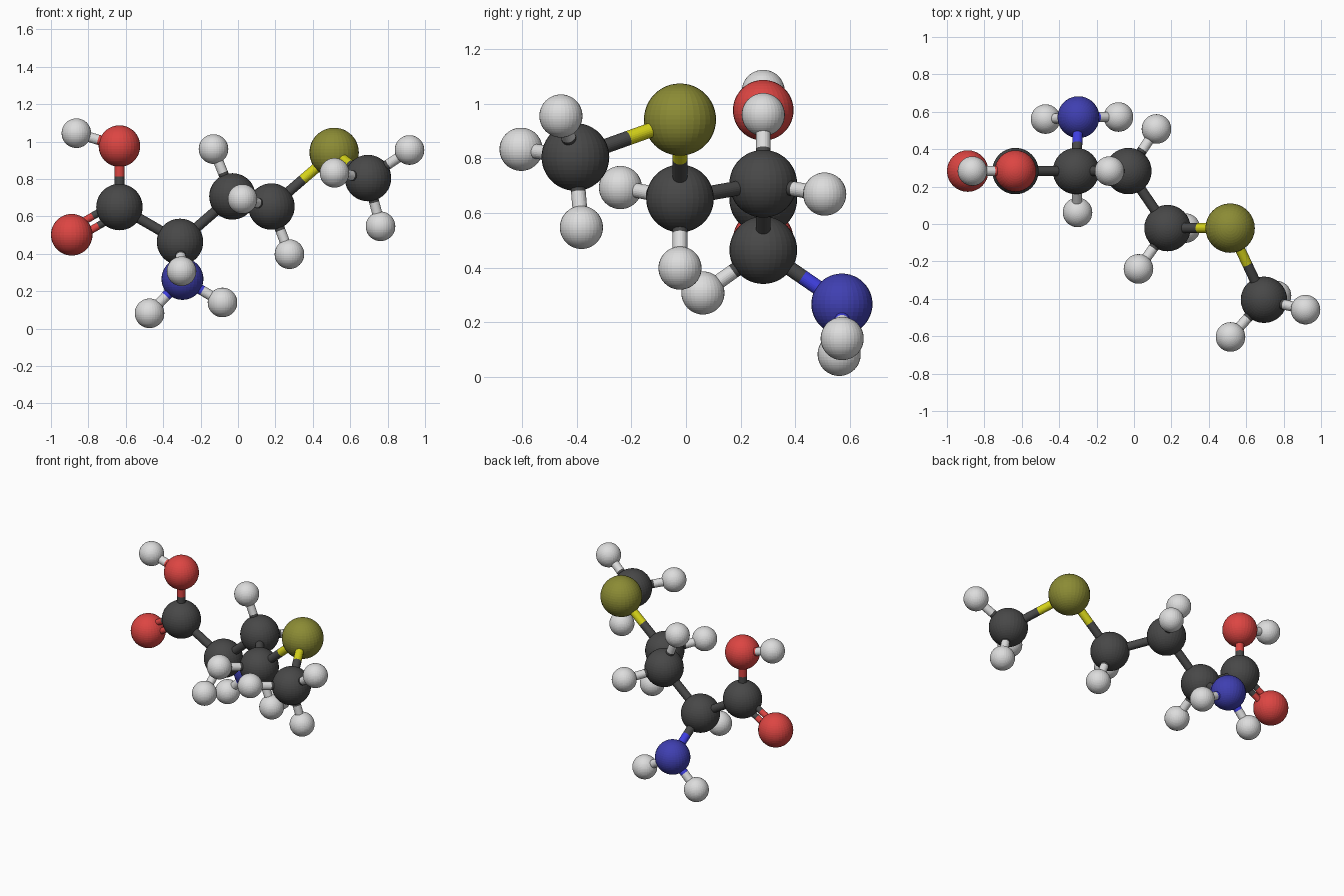
import bpy
from mathutils import Vector

if "Cube" in bpy.data.objects:
    bpy.data.objects.remove(bpy.data.objects["Cube"])


def material(name, rgb):
    m = bpy.data.materials.new(name)
    m.diffuse_color = (*rgb, 1)
    m.use_nodes = True
    m.node_tree.nodes["Principled BSDF"].inputs["Base Color"].default_value = m.diffuse_color
    return m


CHARCOAL = material("charcoal", (0.065, 0.065, 0.065))
WHITE = material("off white", (0.72, 0.72, 0.72))
RED = material("red", (0.72, 0.06, 0.055))
BLUE = material("navy blue", (0.05, 0.05, 0.44))
OLIVE = material("olive", (0.26, 0.26, 0.035))
BRIGHT_BLUE = material("bright blue", (0.05, 0.05, 0.75))
YELLOW = material("yellow", (0.68, 0.66, 0.01))

# element: (radius, ball material, rod material)
KINDS = {
    "carbon": (0.124, CHARCOAL, CHARCOAL),
    "hydrogen": (0.079, WHITE, WHITE),
    "oxygen": (0.111, RED, RED),
    "nitrogen": (0.112, BLUE, BRIGHT_BLUE),
    "sulfur": (0.132, OLIVE, YELLOW),
}

# atoms: key -> (element, position)
ATOMS = {
    "acid": ("carbon", (-0.634, 0.283, 0.65)),
    "hydroxyl": ("oxygen", (-0.634, 0.283, 0.976)),
    "carbonyl": ("oxygen", (-0.889, 0.283, 0.502)),
    "alpha": ("carbon", (-0.31, 0.283, 0.464)),
    "amine": ("nitrogen", (-0.297, 0.571, 0.266)),
    "beta": ("carbon", (-0.03, 0.283, 0.707)),
    "gamma": ("carbon", (0.179, -0.022, 0.653)),
    "bridge": ("sulfur", (0.514, -0.022, 0.942)),
    "methyl": ("carbon", (0.695, -0.405, 0.805)),
}

# hydrogens: (parent atom, position)
HYDROGENS = [
    ("hydroxyl", (-0.864, 0.283, 1.045)),
    ("amine", (-0.473, 0.561, 0.082)),
    ("amine", (-0.083, 0.572, 0.14)),
    ("alpha", (-0.302, 0.062, 0.307)),
    ("beta", (-0.131, 0.283, 0.96)),
    ("beta", (0.12, 0.508, 0.669)),
    ("gamma", (0.024, -0.24, 0.693)),
    ("gamma", (0.275, -0.022, 0.398)),
    ("methyl", (0.516, -0.604, 0.833)),
    ("methyl", (0.917, -0.458, 0.955)),
    ("methyl", (0.762, -0.383, 0.547)),
]

# bonds: (atom, atom, order)
BONDS = [
    ("acid", "hydroxyl", 1), ("acid", "carbonyl", 2), ("acid", "alpha", 1),
    ("alpha", "amine", 1), ("alpha", "beta", 1), ("beta", "gamma", 1),
    ("gamma", "bridge", 1), ("bridge", "methyl", 1),
]
for i, (parent, pos) in enumerate(HYDROGENS, 1):
    key = f"{parent}_{i}"
    ATOMS[key] = ("hydrogen", pos)
    BONDS.append((parent, key, 1))


def ball(name, kind, pos):
    radius, mat, _ = KINDS[kind]
    bpy.ops.mesh.primitive_uv_sphere_add(segments=32, ring_count=24,
                                         radius=radius, location=pos)
    ob = bpy.context.object
    ob.name = name
    ob.data.materials.append(mat)


def rod(name, a, b, radius, mat):
    d = b - a
    bpy.ops.mesh.primitive_cylinder_add(vertices=24, radius=radius,
                                        depth=d.length, location=(a + b) / 2)
    ob = bpy.context.object
    ob.name = name
    ob.rotation_mode = 'QUATERNION'
    ob.rotation_quaternion = d.to_track_quat('Z', 'Y')
    ob.data.materials.append(mat)


# balls
for key, (kind, pos) in ATOMS.items():
    ball(f"{kind}_ball_{key}", kind, pos)

# rods, each half coloured after the ball it touches
for ka, kb, order in BONDS:
    a, b = Vector(ATOMS[ka][1]), Vector(ATOMS[kb][1])
    side = (b - a).cross(Vector((0, 1, 0))).normalized() * 0.03
    offsets = [Vector()] if order == 1 else [side, -side]
    radius = 0.027 if order == 1 else 0.02
    for off in offsets:
        mid = (a + b) / 2 + off
        rod(f"rod_{ka}_to_{kb}", a + off, mid, radius, KINDS[ATOMS[ka][0]][2])
        rod(f"rod_{kb}_to_{ka}", mid, b + off, radius, KINDS[ATOMS[kb][0]][2])
